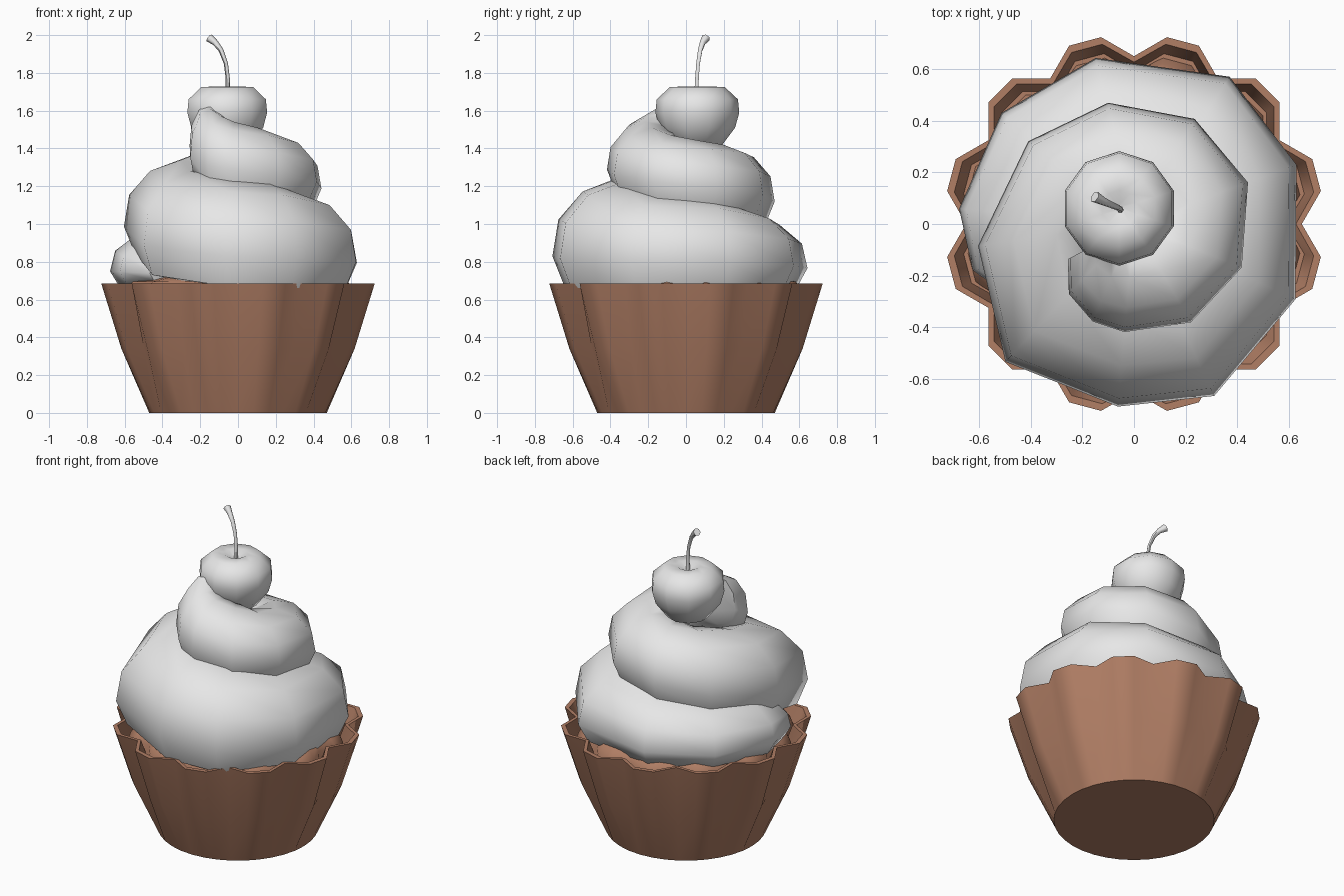
import bpy, bmesh, math
from mathutils import Vector

if "Cube" in bpy.data.objects:
    bpy.data.objects.remove(bpy.data.objects["Cube"])


def material(name, rgb):
    m = bpy.data.materials.new(name)
    m.diffuse_color = (*rgb, 1)
    m.use_nodes = True
    m.node_tree.nodes["Principled BSDF"].inputs["Base Color"].default_value = m.diffuse_color
    return m


BROWN = material("baked_brown", (0.44, 0.21, 0.13))
WHITE = material("cream_white", (0.8, 0.8, 0.8))


def loft(name, rings, mat, angle=60, cap_start=True, cap_end=True):
    """Skin a list of closed rings into a smooth shaded object."""
    bm = bmesh.new()
    loops = [[bm.verts.new(p) for p in ring] for ring in rings]
    n = len(loops[0])
    for a, b in zip(loops, loops[1:]):
        for i in range(n):
            j = (i + 1) % n
            bm.faces.new((a[i], a[j], b[j], b[i]))
    if cap_start:
        bm.faces.new(loops[0][::-1])
    if cap_end:
        bm.faces.new(loops[-1])
    bmesh.ops.recalc_face_normals(bm, faces=bm.faces)
    me = bpy.data.meshes.new(name)
    bm.to_mesh(me)
    bm.free()
    me.materials.append(mat)
    me.shade_smooth()
    me.set_sharp_from_angle(angle=math.radians(angle))
    ob = bpy.data.objects.new(name, me)
    bpy.context.collection.objects.link(ob)
    return ob


def polar(r, deg, z):
    a = math.radians(deg)
    return Vector((r * math.cos(a), r * math.sin(a), z))


def scallop(z, notch, lobe):
    """Ring with twelve flat-topped lobes."""
    return [polar(notch if i % 3 == 0 else lobe, i * 10, z) for i in range(36)]


# Pleated wrapper: outside, rim, then inside wall
loft("wrapper", [scallop(*s) for s in (
    (0, .47, .47), (.34, .575, .627), (.685, .65, .735),
    (.685, .627, .707), (.58, .59, .67))], BROWN)

# Cake top filling the wrapper
loft("cake_top", [scallop(*s) for s in (
    (.56, .585, .66), (.64, .575, .63), (.695, .56, .59),
    (.72, .45, .45), (.73, .2, .2))], BROWN)

# Frosting swirl: angle, outer radius, bottom z, top z, radial width
swirl = [
    (212, .55, .70, .84, .25), (196, .65, .68, .92, .40), (175, .68, .66, .98, .55),
    (140, .67, .66, 1.01, .6), (103, .66, .66, 1.04, .6), (57, .68, .66, 1.08, .62),
    (20, .67, .66, 1.14, .62), (-25, .69, .66, 1.16, .62), (-65, .735, .66, 1.22, .65),
    (-95, .71, .67, 1.24, .64), (-133, .73, .73, 1.28, .65), (-172, .61, .85, 1.34, .56),
    (-218, .52, .95, 1.38, .48), (-258, .48, 1.01, 1.40, .45), (-300, .47, 1.05, 1.42, .44),
    (-340, .47, 1.09, 1.44, .44), (-382, .45, 1.13, 1.47, .42), (-420, .44, 1.16, 1.51, .42),
    (-455, .42, 1.19, 1.54, .38), (-473, .41, 1.21, 1.57, .34), (-493, .37, 1.25, 1.61, .28),
    (-512, .29, 1.33, 1.64, .22)]
# Cross-section: inward fraction, height fraction
section = [(.1, 0), (0, .28), (.05, .62), (.25, .88), (.55, 1), (.85, .93),
           (1, .6), (.95, .2), (.5, -.03)]
loft("frosting_swirl", [
    [polar(r - u * w, a, lo + v * (hi - lo)) for u, v in section]
    for a, r, lo, hi, w in swirl], WHITE)

# Cherry with a dimple on top
cx, cy = -.057, .06
loft("cherry", [[Vector((cx, cy, 0)) + polar(r, i * 36 + 18, z) for i in range(10)]
                for r, z in ((.04, 1.385), (.125, 1.41), (.2, 1.51), (.222, 1.59),
                             (.215, 1.66), (.145, 1.725), (.07, 1.728), (.015, 1.70))], WHITE)

# Bent stem, flaring at the tip
path = [(-.053, .056, 1.70, .013), (-.054, .058, 1.77, .011), (-.064, .064, 1.85, .011),
        (-.09, .075, 1.92, .013), (-.12, .088, 1.96, .016), (-.152, .105, 1.985, .023)]
rings = []
for k, (x, y, z, r) in enumerate(path):
    p0, p1 = path[max(k - 1, 0)], path[min(k + 1, len(path) - 1)]
    d = (Vector(p1[:3]) - Vector(p0[:3])).normalized()
    side = d.cross(Vector((0, 1, 0))).normalized()
    up = d.cross(side)
    rings.append([Vector((x, y, z)) + r * (math.cos(t) * side + math.sin(t) * up)
                  for t in (i * math.tau / 6 for i in range(6))])
loft("cherry_stem", rings, WHITE)
